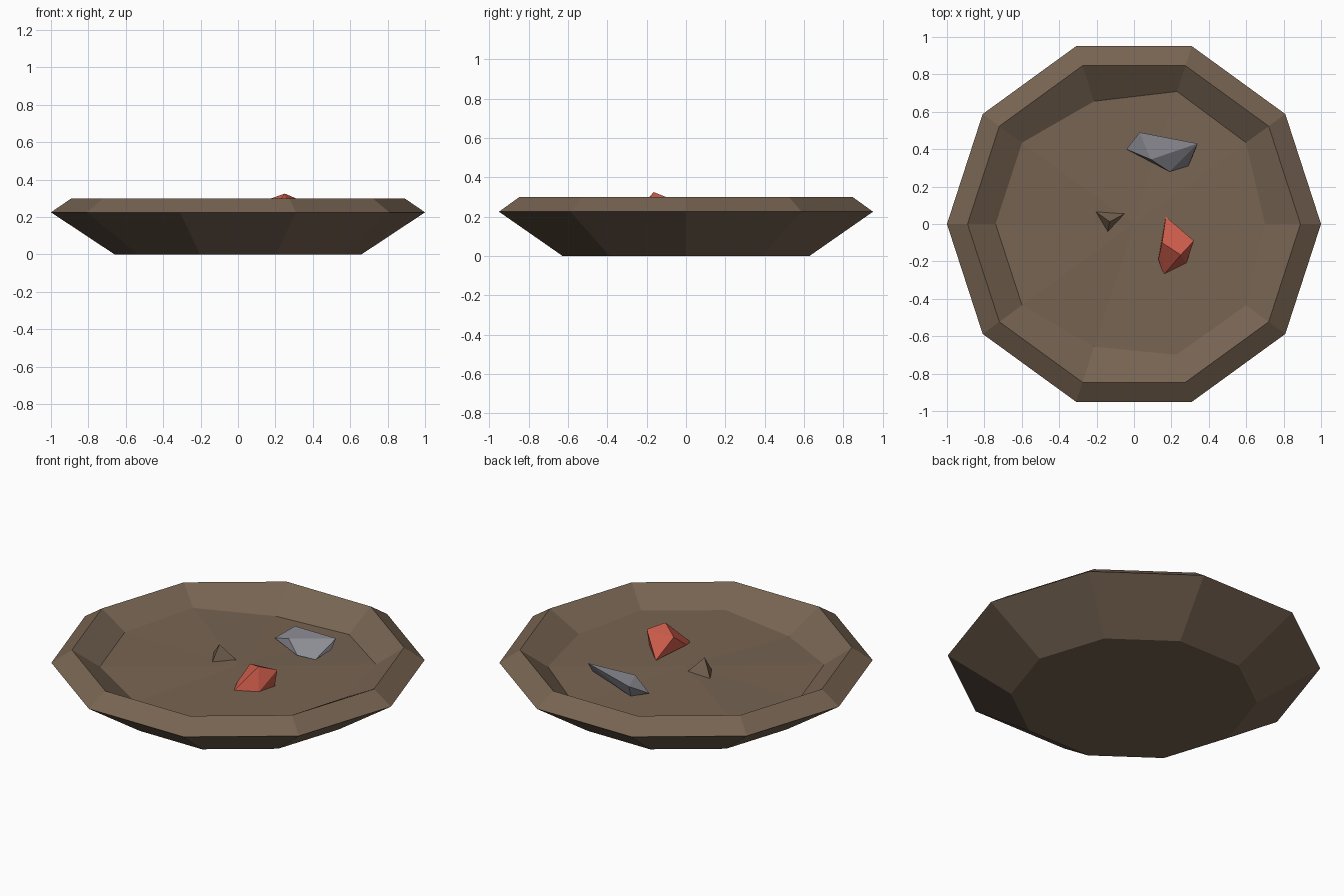
import bpy, bmesh, math

if "Cube" in bpy.data.objects:
    bpy.data.objects.remove(bpy.data.objects["Cube"])

def material(name, rgb):
    m = bpy.data.materials.new(name)
    m.diffuse_color = (*rgb, 1)
    m.use_nodes = True
    m.node_tree.nodes["Principled BSDF"].inputs["Base Color"].default_value = m.diffuse_color
    return m

brown = material("earth brown", (0.185, 0.128, 0.085))
red = material("stone red", (0.57, 0.10, 0.065))
grey = material("stone grey", (0.26, 0.26, 0.295))

def finish(bm, name, mat):
    bmesh.ops.recalc_face_normals(bm, faces=bm.faces)
    me = bpy.data.meshes.new(name)
    bm.to_mesh(me)
    bm.free()
    me.materials.append(mat)
    ob = bpy.data.objects.new(name, me)
    bpy.context.collection.objects.link(ob)
    return ob

# Ten-sided bowl: base, widest edge, rim, then a slightly uneven floor
N = 10
bm = bmesh.new()
floor_r = [.70, .74, .745, .69, .74, .74, .74, .69, .735, .74]
floor_z = [.20, .20, .175, .185, .215, .20, .20, .18, .20, .20]
profile = [([.66] * N, [0] * N), ([1] * N, [.225] * N),
           ([.89] * N, [.30] * N), (floor_r, floor_z)]
rings = []
for rs, zs in profile:
    rings.append([bm.verts.new((r * math.cos(i * math.tau / N),
                                r * math.sin(i * math.tau / N), z))
                  for i, (r, z) in enumerate(zip(rs, zs))])
for a, b in zip(rings, rings[1:]):
    for i in range(N):
        j = (i + 1) % N
        bm.faces.new((a[i], a[j], b[j], b[i]))
bm.faces.new(rings[0][::-1])
centre = bm.verts.new((0, 0, .20))
for i in range(N):
    bm.faces.new((rings[-1][i], rings[-1][(i + 1) % N], centre))
finish(bm, "bowl", brown)

# Faceted stones as convex hulls of a few corner points
def stone(name, mat, points):
    bm = bmesh.new()
    for p in points:
        bm.verts.new(p)
    res = bmesh.ops.convex_hull(bm, input=bm.verts[:])
    junk = [v for v in set(res["geom_interior"] + res["geom_unused"])
            if isinstance(v, bmesh.types.BMVert)]
    bmesh.ops.delete(bm, geom=junk, context='VERTS')
    finish(bm, name, mat)

stone("grey_stone", grey, [
    (-.04, .40, .20), (.03, .49, .255), (.34, .43, .288), (.09, .345, .253),
    (.29, .31, .195), (.19, .28, .205), (.33, .40, .23), (.04, .46, .185)])
stone("red_stone", red, [
    (.17, .04, .20), (.15, -.10, .29), (.25, -.165, .325), (.32, -.09, .295),
    (.31, -.10, .20), (.28, -.21, .195), (.16, -.27, .195), (.13, -.19, .215)])
stone("brown_pebble", brown, [
    (-.21, .07, .195), (-.05, .055, .20), (-.14, -.04, .20), (-.13, .012, .288)])
